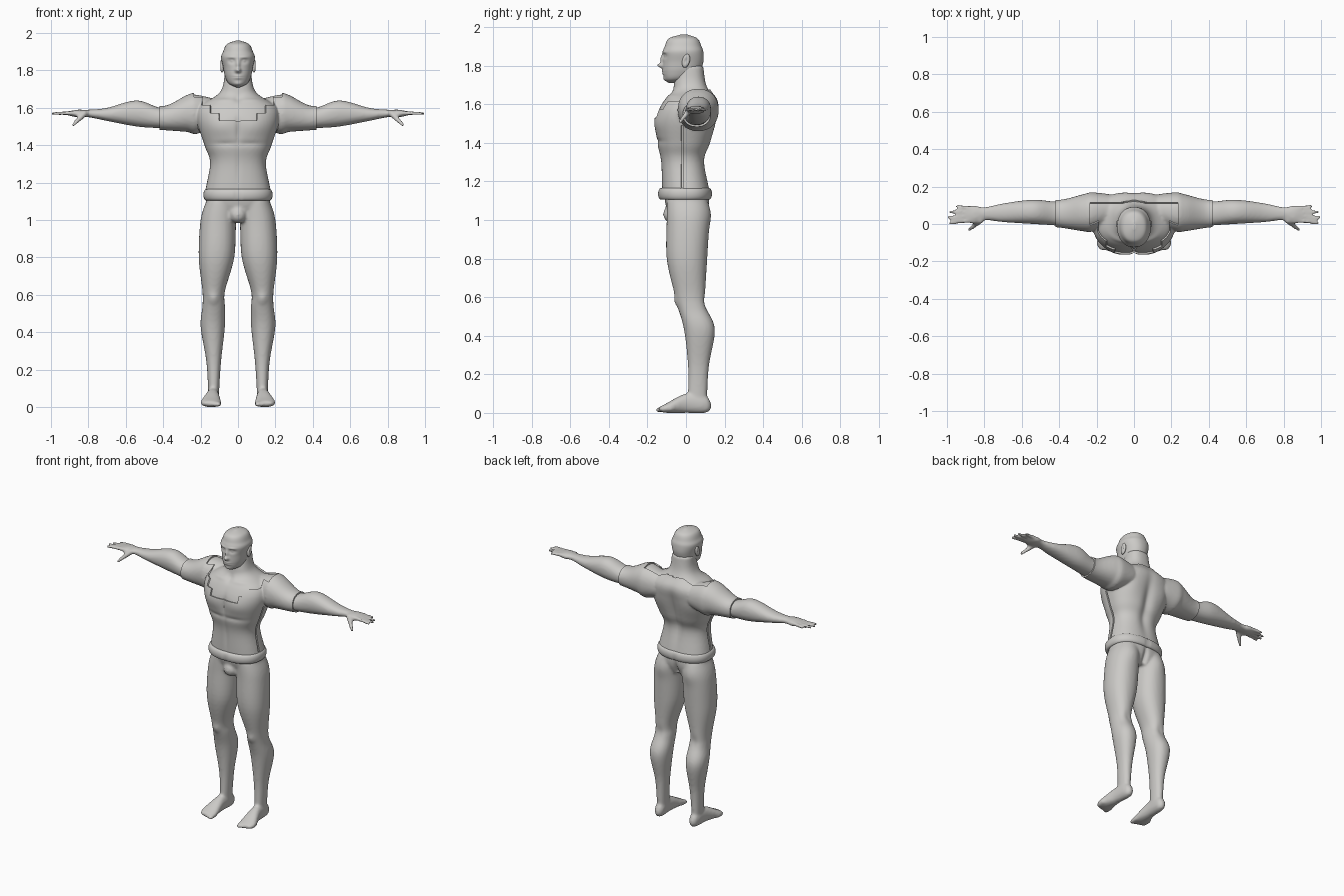
import bpy, bmesh, math
from mathutils import Vector

cube = bpy.data.objects.get("Cube")
if cube:
    bpy.data.objects.remove(cube)

grey = bpy.data.materials.new("warm_grey")
grey.use_nodes = True
COLOUR = (.6, .59, .57, 1)
grey.diffuse_color = COLOUR
grey.node_tree.nodes["Principled BSDF"].inputs["Base Color"].default_value = COLOUR
X, Y, Z = range(3)
FRONT, BACK = -1, 1


def blend(before, start, end, after, t):
    """Smooth interpolation between the start and end rings."""
    result = []
    for a, b, c, d in zip(before, start, end, after):
        curve = a + a - 5 * b + 4 * c - d
        twist = 3 * (b - c) + d - a
        result.append(b + t / 2 * (c - a + t * (curve + t * twist)))
    return result


def rounded(angle_part, power):
    return math.copysign(abs(angle_part) ** (2 / power), angle_part)


def loft(bm, rings, axis, side=1, sides=48, steps=6, power=2.2):
    """Skin over rings: (position, low and high of one axis, low and high of the other)."""
    fine = []
    for i in range(len(rings) - 1):
        before, after = rings[max(i - 1, 0)], rings[min(i + 2, len(rings) - 1)]
        for step in range(steps):
            fine.append(blend(before, rings[i], rings[i + 1], after, step / steps))
    fine.append(rings[-1])
    loops = []
    for position, low_a, high_a, low_b, high_b in fine:
        loop = []
        for k in range(sides):
            angle = math.tau * k / sides
            across = rounded(math.cos(angle), power)
            along = rounded(math.sin(angle), power)
            co = [(low_a + high_a + (high_a - low_a) * across) / 2,
                  (low_b + high_b + (high_b - low_b) * along) / 2]
            co.insert(axis, position)
            co[X] *= side
            loop.append(bm.verts.new(co))
        loops.append(loop)
    for low, high in zip(loops, loops[1:]):
        for k in range(sides):
            bm.faces.new((low[k - 1], low[k], high[k], high[k - 1]))
    bm.faces.new(loops[0])
    bm.faces.new(loops[-1])
    bmesh.ops.recalc_face_normals(bm, faces=bm.faces)


def symmetric(outline):
    """Turn (height, half width, front, back) into loft rings."""
    return [(z, -width, width, front, back) for z, width, front, back in outline]


def ball(bm, centre, radius, side=1):
    made = bmesh.ops.create_icosphere(bm, subdivisions=2, radius=radius)
    bmesh.ops.translate(bm, verts=made["verts"], vec=(centre[X] * side, centre[Y], centre[Z]))


def digit(bm, start, end, thick, thin, side):
    """Tapered finger or toe made of overlapping balls."""
    count = 12
    for i in range(count):
        t = i / (count - 1)
        ball(bm, Vector(start).lerp(Vector(end), t), thick + (thin - thick) * t, side)


def sculpt(bm, facing, bumps):
    """Raise or sink soft mirrored spots: centre x and z, spread x and z, height."""
    bm.normal_update()
    for v in bm.verts:
        weight = max(0, v.normal.y * facing)
        move = 0
        for x, z, wide, tall, height in bumps.values():
            distance = ((abs(v.co.x) - x) / wide) ** 2 + ((v.co.z - z) / tall) ** 2
            move += height * math.exp(-distance)
        v.co += v.normal * move * weight


def finish(bm, name):
    mesh = bpy.data.meshes.new(name)
    bm.to_mesh(mesh)
    bm.free()
    mesh.materials.append(grey)
    ob = bpy.data.objects.new(name, mesh)
    bpy.context.collection.objects.link(ob)
    bpy.ops.object.select_all(action='DESELECT')
    ob.select_set(True)
    bpy.context.view_layer.objects.active = ob
    bpy.ops.object.shade_smooth()
    return ob


def apply(ob, kind, **settings):
    modifier = ob.modifiers.new(kind, kind)
    for key, value in settings.items():
        setattr(modifier, key, value)
    bpy.ops.object.modifier_apply(modifier=modifier.name)


# Body: trunk with neck, arms, legs and feet fused together
trunk = [(1, .1, -.07, .09), (1.1, .17, -.11, .12), (1.3, .14, -.12, .09), (1.4, .17, -.14, .12),
         (1.53, .21, -.15, .15), (1.61, .2, -.12, .16), (1.67, .11, -.07, .12),
         (1.72, .08, -.06, .1), (1.8, .07, -.04, .09)]
arm = [(.1, .02, .14, 1.52, 1.64), (.22, -.03, .16, 1.47, 1.67), (.27, -.03, .15, 1.48, 1.66),
       (.4, -.01, .12, 1.49, 1.6), (.54, 0, .13, 1.5, 1.64), (.7, .01, .11, 1.53, 1.6),
       (.8, .02, .09, 1.55, 1.59), (.86, 0, .1, 1.55, 1.59), (.91, .02, .08, 1.56, 1.58)]
leg = [(1.1, 0, .17, -.1, .11), (1, .01, .2, -.1, .12), (.8, .02, .21, -.1, .11),
       (.62, .07, .19, -.06, .1), (.54, .07, .19, -.04, .11), (.43, .07, .2, -.01, .15),
       (.25, .09, .17, .01, .12), (.1, .1, .16, .01, .11), (.03, .1, .16, .01, .11)]
foot = [(.13, .12, .14, .02, .05), (.1, .1, .16, 0, .09), (0, .1, .17, 0, .1),
        (-.1, .09, .2, 0, .05), (-.14, .1, .18, .01, .03)]
bm = bmesh.new()
loft(bm, symmetric(trunk), Z, power=2.4)
for side in (1, -1):
    loft(bm, arm, X, side)
    loft(bm, leg, Z, side)
    loft(bm, foot, Y, side)
    for i in range(4):
        tip = .993 - .012 * (i - 2) ** 2
        digit(bm, (.87, .085 - .022 * i, 1.573), (tip, .095 - .03 * i, 1.57), .013, .01, side)
    digit(bm, (.82, .02, 1.57), (.88, -.03, 1.51), .018, .011, side)
    for i in range(5):
        x, shift = .105 + .02 * i, .006 * i
        size = .017 - .001 * i
        digit(bm, (x, shift - .1, .02), (x, shift - .145, .015), size, size * .8, side)
ball(bm, (0, -.07, 1.03), .05)
body = finish(bm, "body")
apply(body, 'REMESH', mode='VOXEL', voxel_size=.0085)

# Muscles on the fused body
bm = bmesh.new()
bm.from_mesh(body.data)
for i in range(3):
    bmesh.ops.smooth_vert(bm, verts=bm.verts, factor=.5,
                          use_axis_x=True, use_axis_y=True, use_axis_z=True)
sculpt(bm, FRONT, {"chest": (.09, 1.5, .07, .05, .01),
                   "breastbone": (0, 1.48, .012, .07, -.01),
                   "ribs": (.06, 1.41, .07, .015, -.006),
                   "belly_line": (0, 1.28, .012, .1, -.005),
                   "throat": (0, 1.65, .02, .02, -.01),
                   "collarbone": (.09, 1.64, .06, .01, .007),
                   "knee": (.13, .58, .025, .03, .01)})
sculpt(bm, BACK, {"spine": (0, 1.4, .035, .17, -.02),
                  "shoulder_blade": (.12, 1.5, .06, .08, .01),
                  "buttock": (.1, 1.03, .06, .06, .01),
                  "cleft": (0, 1.02, .014, .07, -.02),
                  "knee_hollow": (.13, .57, .03, .04, -.008)})
shirt_bm = bm.copy()
bm.to_mesh(body.data)
bm.free()
bpy.ops.object.shade_smooth()

# Shirt: shell over the body with a stepped neckline, side seams and short sleeves
HEM, CUFF, NAPE, YOKE = 1.16, .42, 1.67, .11
SEAM = (-.024, -.014)
neckline = [(.1 + .045 * i, 1.53 + .04 * i) for i in range(4)]
cuts = [(Z, HEM), (X, CUFF), (X, -CUFF), (Y, YOKE), (Y, SEAM[0]), (Y, SEAM[1])]
for edge, height in neckline:
    cuts += [(X, edge), (X, -edge), (Z, height)]
for axis, position in cuts:
    normal = Vector((axis == X, axis == Y, axis == Z))
    geom = shirt_bm.verts[:] + shirt_bm.edges[:] + shirt_bm.faces[:]
    bmesh.ops.bisect_plane(shirt_bm, geom=geom, dist=.0004,
                           plane_co=normal * position, plane_no=normal)


def bare(face):
    x, y, z = face.calc_center_median()
    x = abs(x)
    outside = z < HEM or x > CUFF or (z > NAPE and x < YOKE)
    in_seam = SEAM[0] < y < SEAM[1] and z < 1.49 and x < .23
    line = next((height for edge, height in neckline if x < edge), math.inf)
    return outside or in_seam or (y < YOKE and z > line)


bmesh.ops.delete(shirt_bm, geom=[f for f in shirt_bm.faces if bare(f)], context='FACES')
shirt = finish(shirt_bm, "shirt")
apply(shirt, 'SOLIDIFY', thickness=.009, offset=1)
bpy.ops.object.shade_smooth_by_angle(angle=math.radians(50))

# Waistband: rounded ring with a notch in front and behind
band = []
for i in range(9):
    turn = math.pi * (i / 8 - .5)
    bulge = .015 * math.cos(turn)
    band.append((1.135 + .03 * math.sin(turn), .17 + bulge, -.13 - bulge, .12 + bulge))
bm = bmesh.new()
loft(bm, symmetric(band), Z, sides=96, steps=2, power=2.4)
for facing in (FRONT, BACK):
    sculpt(bm, facing, {"notch": (0, 1.13, .01, .04, -.007)})
finish(bm, "waistband")
bpy.ops.object.shade_smooth_by_angle(angle=math.radians(50))

# Head with sculpted face
head = [(1.96, .01, -.03, .01), (1.94, .06, -.09, .06), (1.9, .08, -.11, .08), (1.87, .09, -.12, .09),
        (1.82, .08, -.12, .09), (1.77, .07, -.12, .07), (1.73, .05, -.11, .02), (1.71, .01, -.09, -.05)]
bm = bmesh.new()
loft(bm, symmetric(head), Z, sides=112, steps=10)
sculpt(bm, FRONT, {"nose": (0, 1.8, .013, .012, .025),
                   "nose_bridge": (0, 1.83, .01, .025, .013),
                   "eye_socket": (.035, 1.85, .018, .012, -.012),
                   "eyeball": (.035, 1.85, .01, .007, .008),
                   "brow": (.035, 1.87, .025, .007, .005),
                   "lips": (0, 1.765, .022, .01, .008),
                   "mouth": (0, 1.765, .025, .003, -.006),
                   "chin": (0, 1.73, .02, .01, .006)})
finish(bm, "head")

# Ears: flattened shells with a hollow
for side, name in ((1, "left_ear"), (-1, "right_ear")):
    bm = bmesh.new()
    bmesh.ops.create_uvsphere(bm, u_segments=24, v_segments=16, radius=1)
    for v in bm.verts:
        x, y, z = v.co
        if x * side > 0:
            x -= side * .7 * math.exp(-6 * (y * y + z * z))
        v.co = (side * .085 + .012 * x, .02 * y + .006 * z, 1.825 + .036 * z)
    finish(bm, name)
